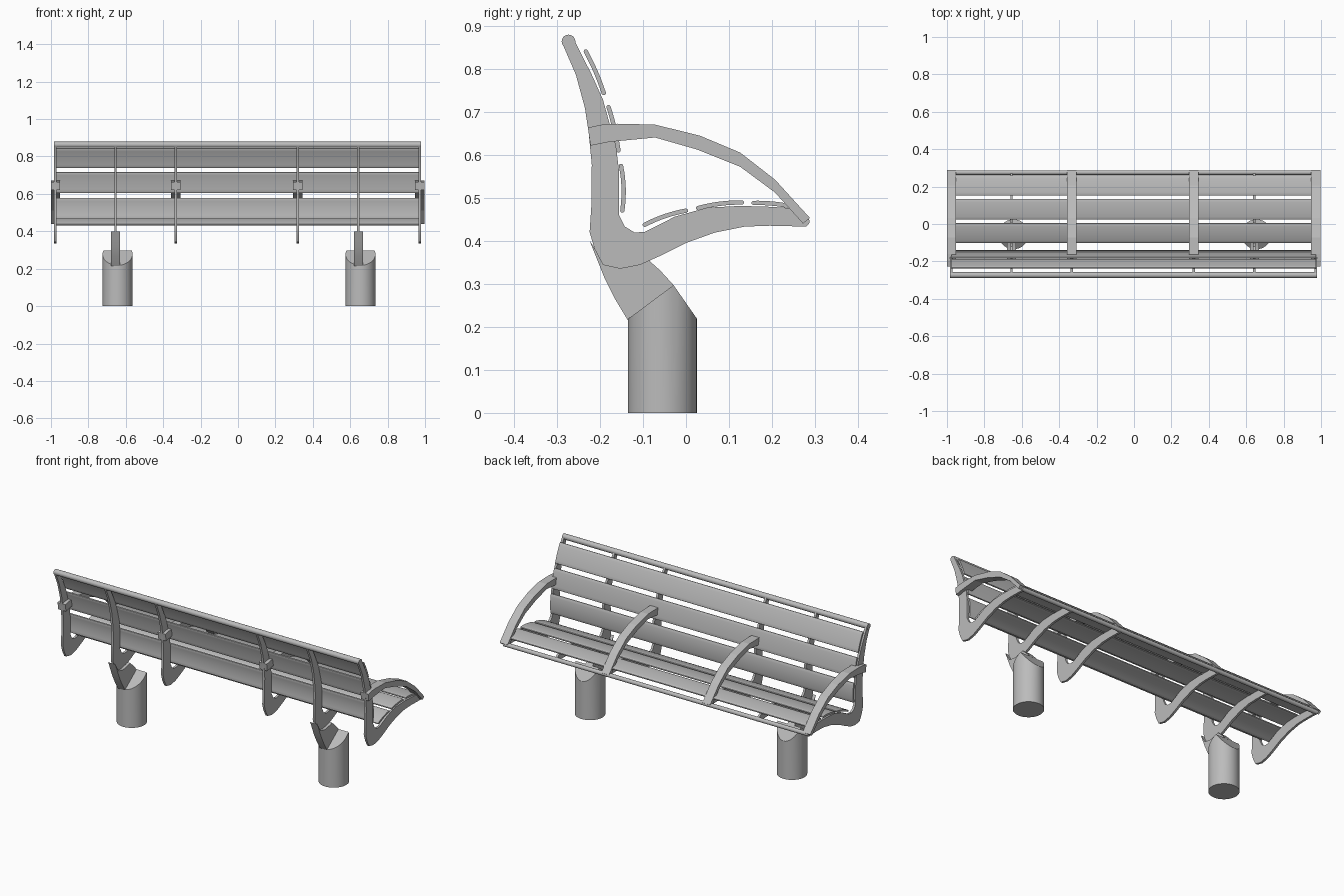
import bpy, bmesh, math
from mathutils import Vector

cube = bpy.data.objects.get("Cube")
if cube:
    bpy.data.objects.remove(cube, do_unlink=True)

grey = bpy.data.materials.new("painted_grey_metal")
grey.use_nodes = True
colour = (0.5, 0.5, 0.5, 1)
grey.diffuse_color = colour
grey.node_tree.nodes["Principled BSDF"].inputs["Base Color"].default_value = colour


def finish(name, bm, angle):
    """Turn a bmesh into a named grey object; smooth below the given angle."""
    bmesh.ops.recalc_face_normals(bm, faces=bm.faces)
    mesh = bpy.data.meshes.new(name)
    bm.to_mesh(mesh)
    bm.free()
    mesh.materials.append(grey)
    obj = bpy.data.objects.new(name, mesh)
    bpy.context.collection.objects.link(obj)
    if angle:
        bpy.ops.object.select_all(action="DESELECT")
        obj.select_set(True)
        bpy.context.view_layer.objects.active = obj
        bpy.ops.object.shade_smooth_by_angle(angle=math.radians(angle))
    return obj


def prism(name, outline, x0, x1, angle=30):
    """Extrude a closed (y, z) outline from x0 to x1."""
    bm = bmesh.new()
    face = bm.faces.new([bm.verts.new((x0, y, z)) for y, z in outline])
    moved = bmesh.ops.extrude_face_region(bm, geom=[face])["geom"]
    verts = [v for v in moved if isinstance(v, bmesh.types.BMVert)]
    bmesh.ops.translate(bm, verts=verts, vec=(x1 - x0, 0, 0))
    return finish(name, bm, angle)


def circle(y, z, r, n=20):
    turns = [math.tau * i / n for i in range(n)]
    return [(y + r * math.cos(a), z + r * math.sin(a)) for a in turns]


def slat_outline(a, b, c, half=0.005, steps=8):
    """Thin curved strip through three points, with round ends."""
    a, b, c = Vector(a), Vector(b), Vector(c)
    ctrl = 2 * b - (a + c) / 2
    upper, lower, tangents = [], [], []
    for i in range(steps + 1):
        t = i / steps
        p = a * (1 - t) ** 2 + ctrl * 2 * t * (1 - t) + c * t * t
        d = ((ctrl - a) * (1 - t) + (c - ctrl) * t).normalized()
        n = Vector((-d.y, d.x)) * half
        upper.append(p + n)
        lower.append(p - n)
        tangents.append(d * half)

    def cap(centre, d, side):
        n = Vector((-d.y, d.x)) * side
        return [centre + n * math.cos(k) + d * side * math.sin(k)
                for k in (math.pi / 4, math.pi / 2, math.pi * 3 / 4)]

    return (upper + cap(c, tangents[-1], 1) + lower[::-1]
            + cap(a, tangents[0], -1))


# Six S-shaped support frames
back_edge = [(-.288, .86), (-.256, .786), (-.235, .709), (-.226, .65),
             (-.219, .577), (-.22, .48), (-.224, .42), (-.212, .38),
             (-.193, .344), (-.153, .335), (-.107, .344), (-.06, .365),
             (0, .395), (.067, .419), (.137, .433), (.195, .435), (.279, .433)]
inner_edge = [(.287, .445), (.242, .476), (.195, .479), (.126, .481),
              (.049, .477), (-.026, .456), (-.095, .421), (-.119, .419),
              (-.142, .433), (-.156, .46), (-.156, .565), (-.163, .623),
              (-.177, .67), (-.193, .728), (-.219, .786), (-.26, .867)]
end_x, post_x, mid_x = (-.976, .972), (-.655, .644), (-.332, .319)
for x in end_x + post_x + mid_x:
    prism("support_frame", back_edge + inner_edge, x - .0065, x + .0065)

# Armrests on the end and middle frames
arm = [(-.228, .663), (-.195, .67), (-.16, .672), (-.072, .67), (.033, .644),
       (.126, .605), (.207, .542), (.288, .453), (.272, .44), (.207, .512),
       (.126, .572), (.026, .612), (-.072, .64), (-.177, .63), (-.222, .621)]
for x in end_x + mid_x:
    prism("armrest", arm, x - .025, x + .025, 0)

# Curved slats of the backrest and seat
slats = {
    "backrest_slat": [((-.233, .84), (-.21, .793), (-.191, .743)),
                      ((-.18, .711), (-.167, .664), (-.157, .61)),
                      ((-.151, .574), (-.145, .523), (-.148, .47))],
    "seat_slat": [((-.096, .437), (-.05, .457), (0, .47)),
                  ((.028, .476), (.078, .486), (.13, .489)),
                  ((.157, .488), (.205, .486), (.255, .478))],
}
for name, curves in slats.items():
    for points in curves:
        prism(name, slat_outline(*points), end_x[0], end_x[1])

# Round rails along the top of the back and the front of the seat
prism("top_rail", circle(-.273, .863, .016), -.985, .978)
prism("front_rail", circle(.275, .445, .012), -.985, .978)

# Necks that join the post frames to the pedestals
neck = [(-.135, .215), (-.165, .265), (-.19, .315), (-.21, .365),
        (-.224, .4), (-.214, .385), (-.193, .35), (-.153, .341),
        (-.107, .35), (-.088, .356), (-.06, .331), (-.028, .296)]
for x in post_x:
    prism("neck", neck, x - .023, x + .023)

# Round pedestals with a two-sided sloping top
ridge = Vector((0, -.029, .297))
front_low, back_low = Vector((0, -.135, .218)), Vector((0, .026, .218))
for x in post_x:
    bm = bmesh.new()
    bmesh.ops.create_cone(bm, cap_ends=True, segments=40, radius1=.08,
                          radius2=.08, depth=.4)
    bmesh.ops.translate(bm, verts=bm.verts, vec=(x + .011, -.055, .2))
    for low in (front_low, back_low):
        normal = (ridge - low).cross(Vector((1, 0, 0)))
        if normal.z < 0:
            normal.negate()
        cut = bmesh.ops.bisect_plane(
            bm, geom=bm.verts[:] + bm.edges[:] + bm.faces[:], plane_co=ridge,
            plane_no=normal, clear_outer=True)["geom_cut"]
        rim = [e for e in bm.edges if e.is_boundary]
        bmesh.ops.holes_fill(bm, edges=rim, sides=0)
    finish("pedestal", bm, 30)
